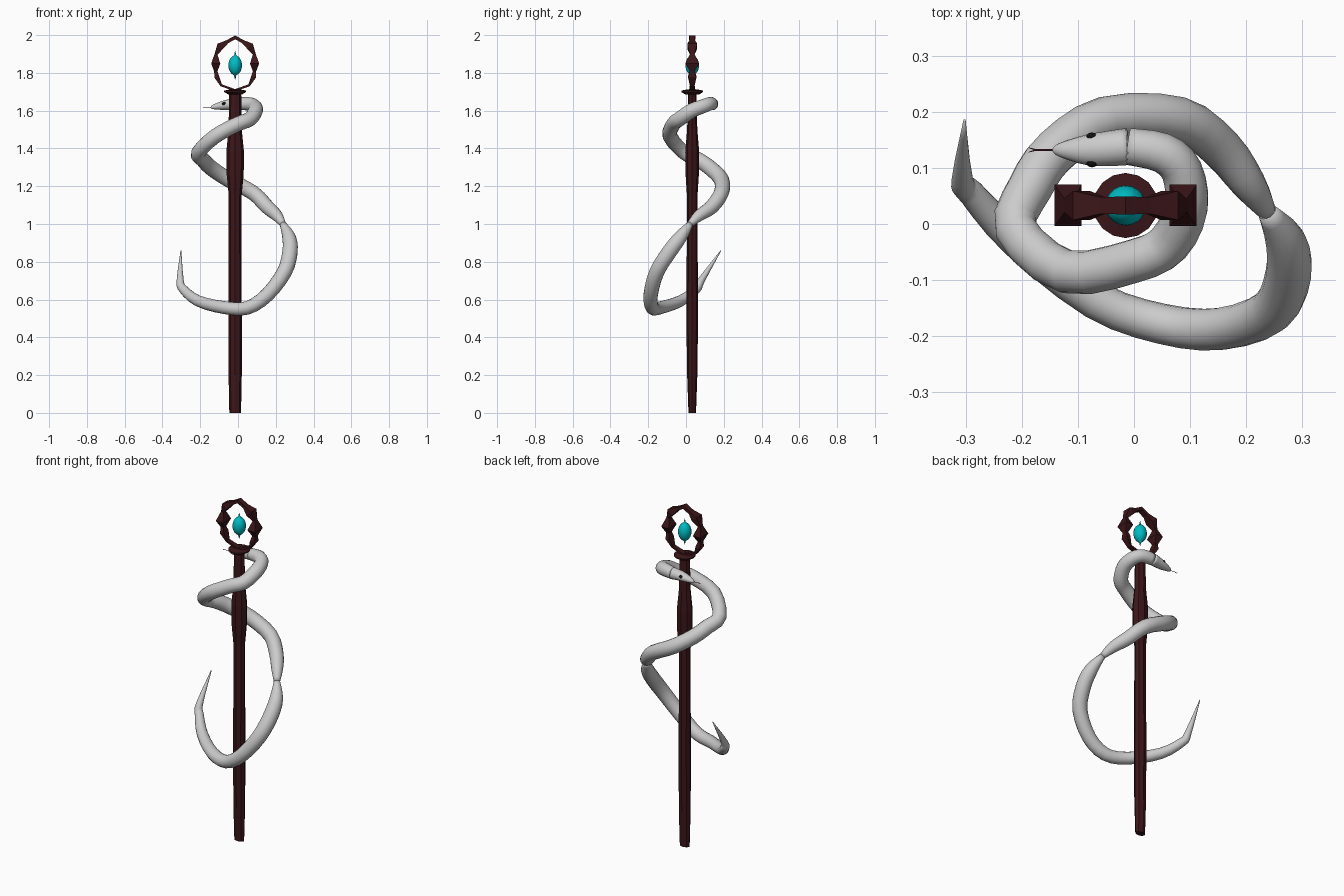
import bpy, bmesh, math
from mathutils import Vector

if "Cube" in bpy.data.objects:
    bpy.data.objects.remove(bpy.data.objects["Cube"])

CX, CY = -0.015, 0.033


def mat(name, col):
    m = bpy.data.materials.new(name)
    m.diffuse_color = (*col, 1)
    m.use_nodes = True
    m.node_tree.nodes["Principled BSDF"].inputs["Base Color"].default_value = m.diffuse_color
    return m


WOOD = mat("dark_wood", (0.045, 0.008, 0.01))
TEAL = mat("teal_gem", (0.0, 0.5, 0.55))
BLACK = mat("eye_black", (0.005, 0.005, 0.005))
RED = mat("tongue_red", (0.12, 0.02, 0.03))


def finish(name, bm, material=None, smooth=False):
    bmesh.ops.recalc_face_normals(bm, faces=bm.faces)
    me = bpy.data.meshes.new(name)
    bm.to_mesh(me)
    bm.free()
    ob = bpy.data.objects.new(name, me)
    bpy.context.collection.objects.link(ob)
    if material:
        me.materials.append(material)
    for p in me.polygons:
        p.use_smooth = smooth
    return ob


def sweep(name, pts, radii, sides, material=None, smooth=False, closed=False, side=(0, 1, 0), twist=0.0):
    """Skin rings of (ru, rv) radii along a path with a transported frame."""
    bm = bmesh.new()
    n = len(pts)
    u = Vector(side)
    rings = []
    for i, p in enumerate(pts):
        a = pts[i - 1] if (i or closed) else pts[0]
        b = pts[(i + 1) % n] if (i < n - 1 or closed) else pts[-1]
        t = (b - a).normalized()
        u = (u - t * u.dot(t)).normalized()
        v = t.cross(u)
        ru, rv = radii[i]
        angs = [2 * math.pi * (k + twist) / sides for k in range(sides)]
        rings.append([bm.verts.new(p + u * ru * math.cos(q) + v * rv * math.sin(q)) for q in angs])
    for i in range(n if closed else n - 1):
        r, s = rings[i], rings[(i + 1) % n]
        for k in range(sides):
            j = (k + 1) % sides
            bm.faces.new((r[k], r[j], s[j], s[k]))
    if not closed:
        bm.faces.new(rings[0])
        bm.faces.new(rings[-1])
    return finish(name, bm, material, smooth)


def spline(keys, steps):
    """Catmull-Rom through tuples of any size."""
    out = []
    for i in range(len(keys) - 1):
        p = [Vector(keys[min(max(i + d, 0), len(keys) - 1)]) for d in (-1, 0, 1, 2)]
        for s in range(steps):
            t = s / steps
            out.append(0.5 * (2 * p[1] + (p[2] - p[0]) * t + (2 * p[0] - 5 * p[1] + 4 * p[2] - p[3]) * t * t
                              + (3 * p[1] - p[0] - 3 * p[2] + p[3]) * t ** 3))
    out.append(Vector(keys[-1]))
    return out


def upright(name, prof, sides, material, smooth=False, twist=0.0):
    pts = [Vector((CX, CY, z)) for z, _, _ in prof]
    return sweep(name, pts, [(rx, ry) for _, rx, ry in prof], sides, material, smooth,
                 side=(1, 0, 0), twist=twist)


# Shaft with bulging grip
upright("staff_shaft", [(0, .031, .020), (.2, .035, .027), (.5, .035, .031), (1.0, .034, .028),
                        (1.15, .034, .028), (1.26, .045, .035), (1.38, .047, .037),
                        (1.5, .035, .027), (1.695, .032, .022)], 8, WOOD)

# Flared collar
upright("collar", [(1.685, .035, .035), (1.699, .058, .058), (1.706, .058, .058), (1.712, .03, .03)], 16, WOOD)

# Beaded ring: angle from top, path radius, square half-size (radial, depth)
half = [(18, .132, .009, .015), (38, .128, .020, .026), (60, .117, .008, .012), (85, .103, .024, .037),
        (107, .107, .009, .013), (122, .115, .013, .022), (145, .129, .006, .012)]
beads = [(0, .148, .010, .016)] + half + [(180, .132, .006, .016)]
beads += [(360 - a, r, w, d) for a, r, w, d in reversed(half)]
ring_pts = [Vector((CX + r * math.sin(math.radians(a)), CY, 1.84 + r * math.cos(math.radians(a))))
            for a, r, w, d in beads]
q = math.sqrt(2)
sweep("beaded_ring", ring_pts, [(d * q, w * q) for _, _, w, d in beads], 4, WOOD, closed=True, twist=0.5)

# Floating gem with pointed tips
gem = [(1.765, .001), (1.787, .006)]
gem += [(1.84 - .052 * math.cos(math.pi * k / 12), .036 * math.sin(math.pi * k / 12)) for k in range(2, 11)]
gem += [(1.893, .006), (1.915, .001)]
upright("gem", [(z, r, r) for z, r in gem], 20, TEAL, True)

# Snake body, tail to snout: x, y, z, radius
tail = [(-.302, .185, .86, .002), (-.306, .08, .70, .019), (-.29, .055, .655, .024), (-.21, -.03, .592, .030),
        (-.07, -.135, .557, .034), (.05, -.178, .556, .036), (.155, -.187, .625, .038), (.245, -.155, .745, .040),
        (.275, -.09, .85, .041), (.27, -.03, .93, .036), (.237, .022, 1.0, .017)]
front = [(.237, .022, 1.0, .017), (.205, .07, 1.045, .031), (.155, .135, 1.09, .038), (.08, .187, 1.165, .040),
         (-.05, .187, 1.235, .041), (-.14, .13, 1.295, .041), (-.185, .065, 1.34, .040), (-.21, -.01, 1.378, .038),
         (-.12, -.085, 1.465, .039), (.0, -.066, 1.53, .039), (.062, -.035, 1.555, .039), (.093, .03, 1.60, .039),
         (.085, .095, 1.625, .037), (.05, .127, 1.637, .036), (-.01, .138, 1.635, .033)]
for name, keys in (("snake_tail", tail), ("snake_body", front)):
    path = spline(keys, 3)
    sweep(name, [p.to_3d() if len(p) == 3 else Vector(p[:3]) for p in path],
          [(max(p[3], .001),) * 2 for p in path], 16, None, True)

# Flattened snake head
head = spline([(-.01, .138, 1.635, .033, .033), (-.05, .134, 1.632, .031, .028), (-.085, .132, 1.627, .027, .023),
               (-.12, .132, 1.621, .017, .015), (-.139, .132, 1.617, .009, .008), (-.145, .132, 1.616, .002, .002)], 3)
sweep("snake_head", [Vector(p[:3]) for p in head], [(p[3], p[4]) for p in head], 16, None, True)

# Eyes
for label, y in (("left", .109), ("right", .155)):
    bpy.ops.mesh.primitive_uv_sphere_add(segments=16, ring_count=8, radius=.01, location=(-.075, y, 1.637))
    eye = bpy.context.object
    eye.name = label + "_eye"
    eye.scale = (1, .8, .9)
    eye.data.materials.append(BLACK)
    bpy.ops.object.shade_smooth()

# Forked tongue
root, fork = Vector((-.14, .132, 1.617)), Vector((-.174, .132, 1.619))
sweep("tongue", [root, fork], [(.002, .0012)] * 2, 6, RED)
for label, dy in (("left", -.004), ("right", .004)):
    sweep("tongue_tip_" + label, [fork, fork + Vector((-.014, dy, -.002))], [(.0014, .001), (.0005, .0005)], 6, RED)
